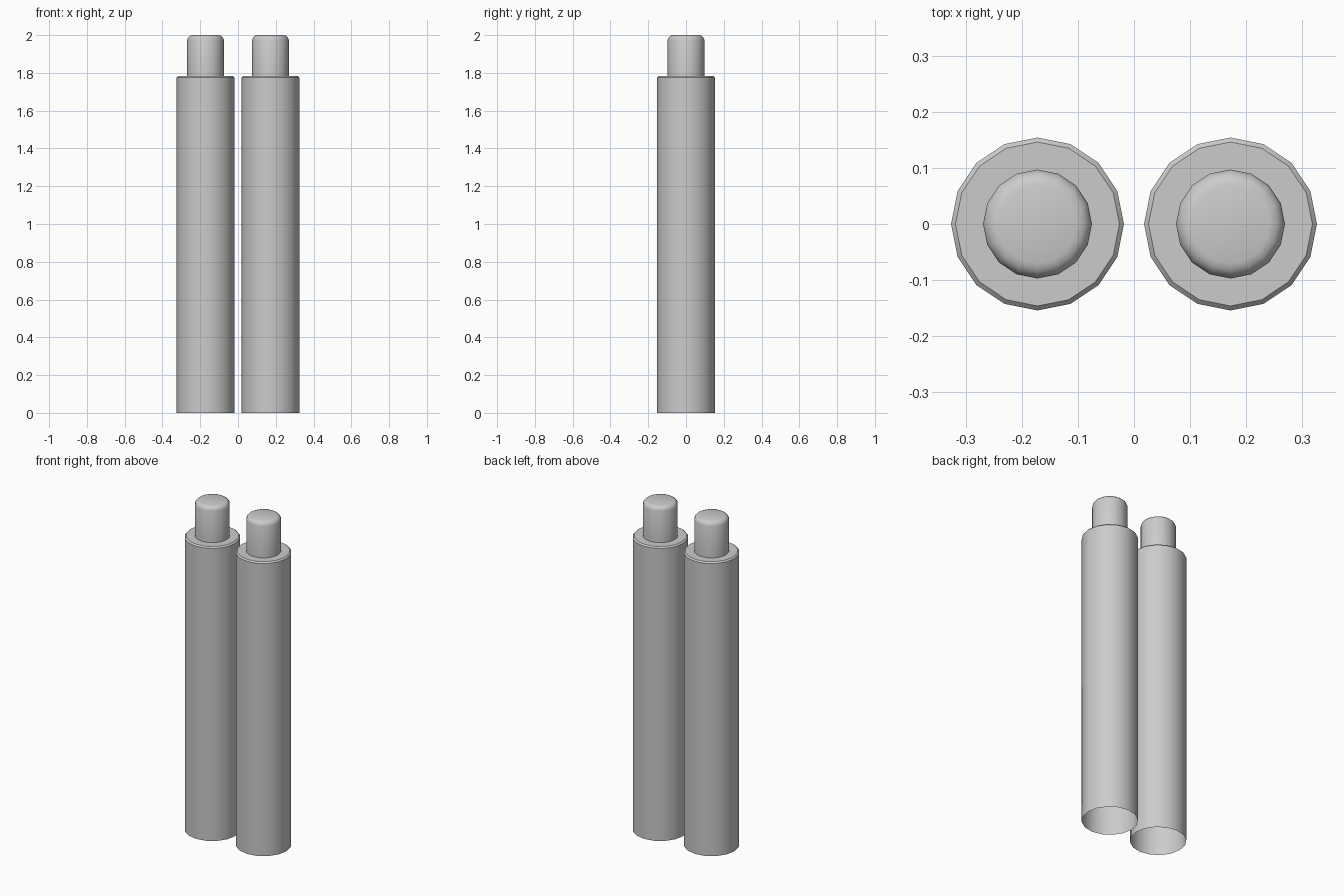
import bpy, bmesh, math

cube = bpy.data.objects.get("Cube")
if cube:
    bpy.data.objects.remove(cube, do_unlink=True)

SIDES = 16
SPACING = 0.172

grey = bpy.data.materials.new("plain grey")
grey.use_nodes = True
colour = (0.6, 0.6, 0.6, 1)
grey.diffuse_color = colour
grey.node_tree.nodes["Principled BSDF"].inputs["Base Color"].default_value = colour


def lathe(name, profile, x, cap_top=False):
    """Turn a (radius, height) profile around a vertical axis."""
    bm = bmesh.new()
    rings = []
    for r, z in profile:
        rings.append([bm.verts.new((r * math.cos(a), r * math.sin(a), z))
                      for a in (math.tau * i / SIDES for i in range(SIDES))])
    for low, high in zip(rings, rings[1:]):
        for i in range(SIDES):
            j = (i + 1) % SIDES
            bm.faces.new((low[i], low[j], high[j], high[i]))
    if cap_top:
        bm.faces.new(rings[-1])
    mesh = bpy.data.meshes.new(name)
    bm.to_mesh(mesh)
    bm.free()
    mesh.materials.append(grey)
    obj = bpy.data.objects.new(name, mesh)
    obj.location.x = x
    bpy.context.collection.objects.link(obj)
    bpy.ops.object.select_all(action='DESELECT')
    obj.select_set(True)
    bpy.context.view_layer.objects.active = obj
    bpy.ops.object.shade_smooth_by_angle(angle=math.radians(32))
    return obj


# Hollow tube with a chamfered shoulder, open underneath
tube = [(0.154, 0), (0.154, 1.775), (0.146, 1.783), (0.097, 1.783)]
# Narrow pin with a rounded top
pin = [(0.097, 1.783), (0.097, 1.975), (0.092, 1.988), (0.083, 1.996), (0.07, 2.0)]

for side, x in (("left", SPACING), ("right", -SPACING)):
    lathe(side + "_tube", tube, x)
    lathe(side + "_pin", pin, x, cap_top=True)
